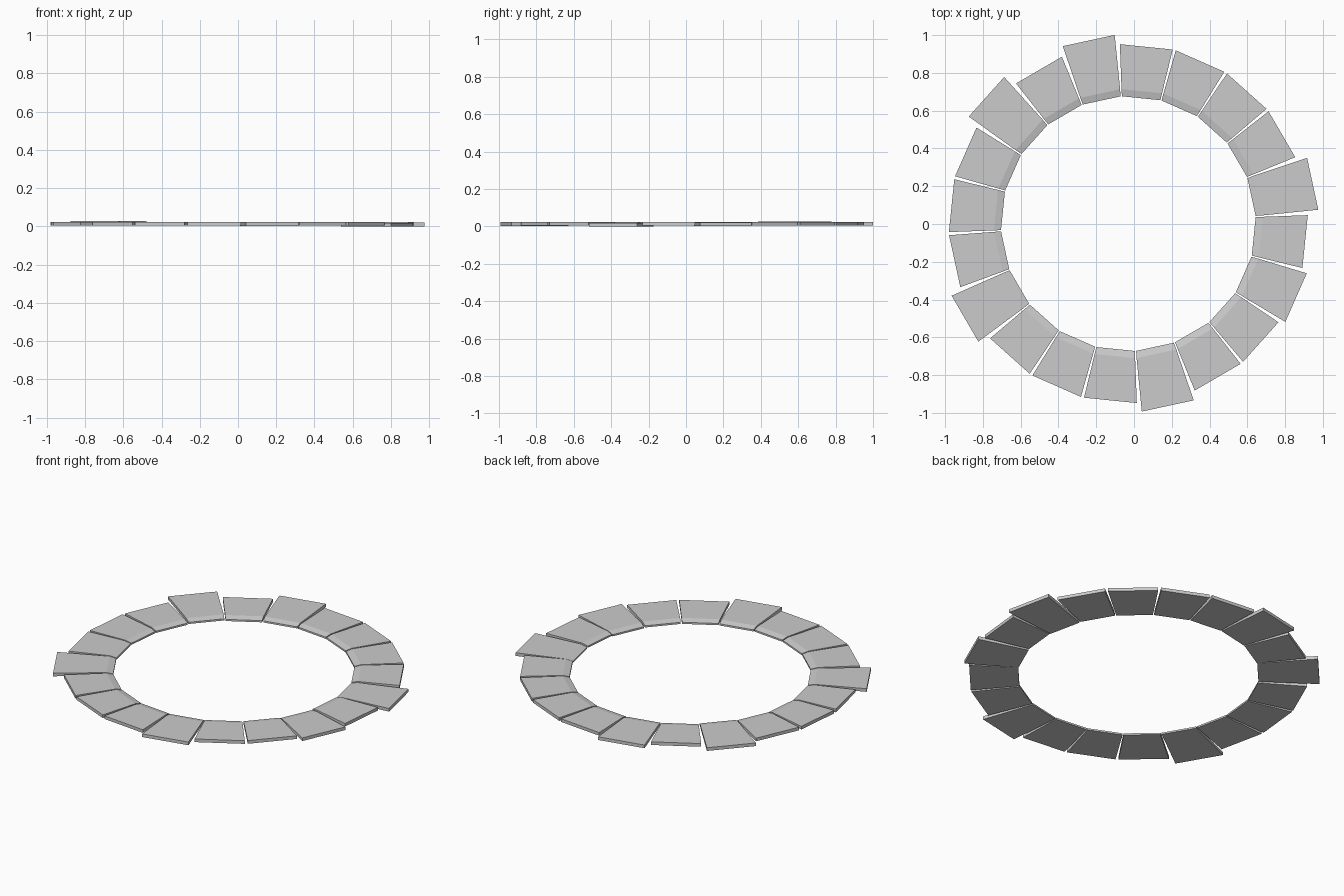
import bpy, bmesh, math
from mathutils import Vector

if "Cube" in bpy.data.objects:
    bpy.data.objects.remove(bpy.data.objects["Cube"])

COUNT = 20
CENTRE = Vector((-0.03, 0.002, 0))
START = 12.2                      # angle of stone 0, going clockwise
R_IN, R_LIP, R_OUT = 0.675, 0.713, 0.951
HALF_IN, HALF_OUT = 8.7, 8.5      # half angles at inner and outer edges
LOW, HIGH, LIP_DROP = 0.004, 0.0235, 0.009

# Stones that jut outwards: index -> (extra length, height offset at outer end)
JUTTING = {0: (0.058, -0.003), 2: (0.03, -0.004), 5: (0.047, -0.001),
           9: (0.06, 0.0), 13: (0.067, 0.004), 15: (0.051, 0.0)}


def stone(i):
    """Tapered flat paving stone with a sloped lip on its inner edge."""
    extra, lift = JUTTING.get(i, (0, 0))
    a = math.radians(START - i * 360 / COUNT)
    radial = Vector((math.cos(a), math.sin(a), 0))
    side = Vector((-math.sin(a), math.cos(a), 0))
    hi, ho = math.radians(HALF_IN), math.radians(HALF_OUT)
    d_in, w_in = R_IN * math.cos(hi), R_IN * math.sin(hi)
    d_lip, w_lip = R_LIP * math.cos(hi), R_LIP * math.sin(hi)
    d_out, w_out = R_OUT * math.cos(ho) + extra, R_OUT * math.sin(ho)
    # radial section: distance, half width, height
    section = [(d_in, w_in, LOW + lift), (d_out, w_out, LOW + lift),
               (d_out, w_out, HIGH + lift), (d_lip, w_lip, HIGH + lift),
               (d_in, w_in, HIGH + lift - LIP_DROP)]
    bm = bmesh.new()
    sides = [[bm.verts.new(CENTRE + radial * d + side * (s * w) + Vector((0, 0, z)))
              for d, w, z in section] for s in (-1, 1)]
    for loop in sides:
        bm.faces.new(loop)
    n = len(section)
    for k in range(n):
        j = (k + 1) % n
        bm.faces.new((sides[0][k], sides[0][j], sides[1][j], sides[1][k]))
    bmesh.ops.recalc_face_normals(bm, faces=bm.faces)
    mesh = bpy.data.meshes.new("ring_stone")
    bm.to_mesh(mesh)
    bm.free()
    bpy.context.collection.objects.link(bpy.data.objects.new(f"ring_stone_{i + 1}", mesh))


# Ring of stones
for i in range(COUNT):
    stone(i)
